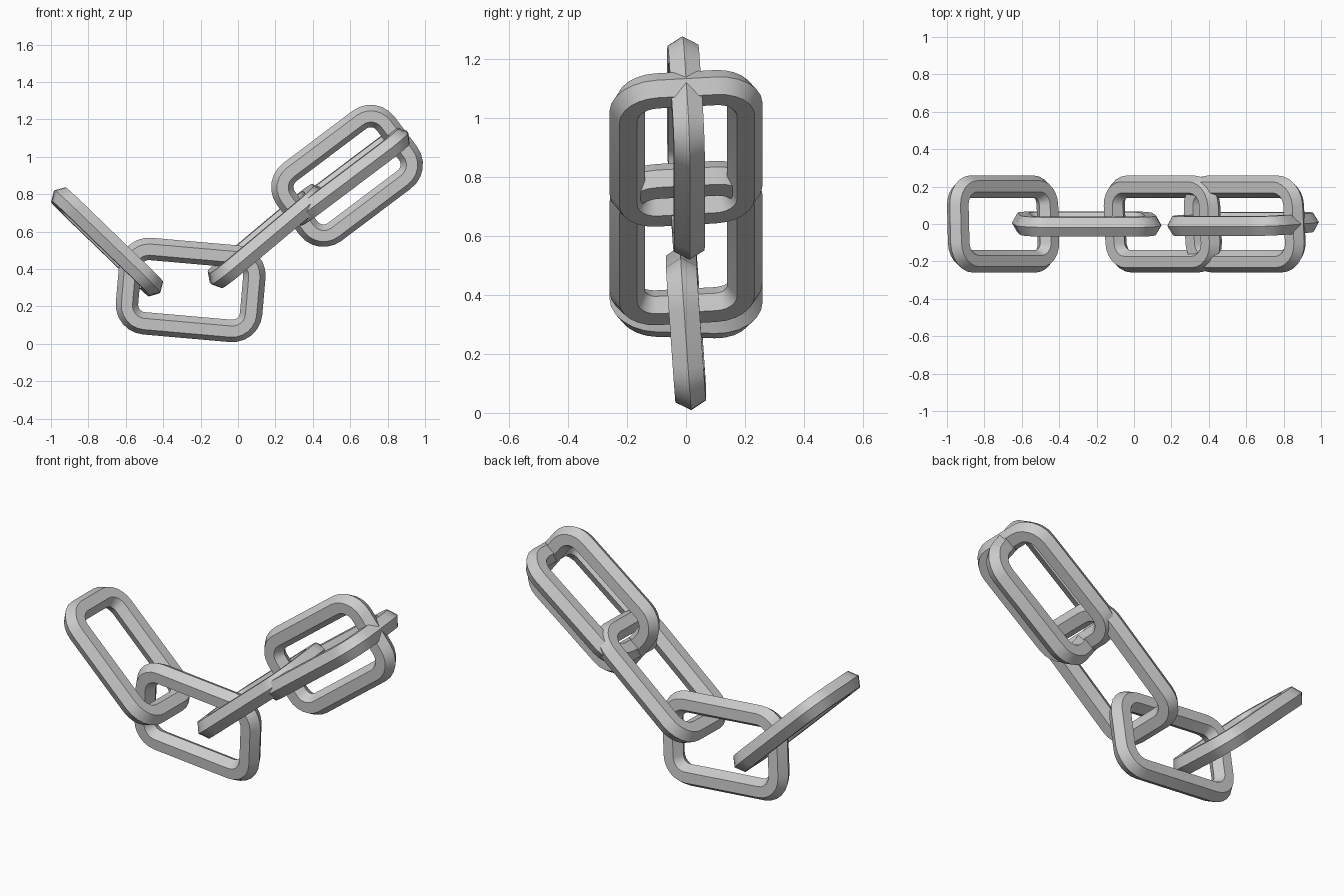
import bpy, bmesh, math
from mathutils import Matrix, Vector

if "Cube" in bpy.data.objects:
    bpy.data.objects.remove(bpy.data.objects["Cube"])

steel = bpy.data.materials.new("grey_steel")
steel.diffuse_color = (0.6, 0.6, 0.6, 1)
steel.use_nodes = True
steel.node_tree.nodes["Principled BSDF"].inputs["Base Color"].default_value = steel.diffuse_color

HALF_L, HALF_W = 0.333, 0.20   # centreline half sizes of a link
CORNER, BAR, STEPS = 0.10, 0.06, 6


def centreline():
    """Rounded rectangle as (point, outward direction) pairs."""
    path = []
    for k, (sx, sy) in enumerate([(1, 1), (-1, 1), (-1, -1), (1, -1)]):
        c = Vector((sx * (HALF_L - CORNER), sy * (HALF_W - CORNER), 0))
        for i in range(STEPS + 1):
            a = math.pi / 2 * (k + i / STEPS)
            out = Vector((math.cos(a), math.sin(a), 0))
            path.append((c + CORNER * out, out))
    return path


def link(name, x, z, pitch, roll):
    """Hexagonal bar swept around the centreline, rolled on its length, then pitched."""
    bm = bmesh.new()
    rings = []
    for p, out in centreline():
        ring = []
        for j in range(6):
            a = math.radians(60 * j)
            ring.append(bm.verts.new(p + BAR * (math.cos(a) * out + Vector((0, 0, math.sin(a))))))
        rings.append(ring)
    for i, r in enumerate(rings):
        s = rings[(i + 1) % len(rings)]
        for j in range(6):
            k = (j + 1) % 6
            bm.faces.new((r[j], s[j], s[k], r[k]))
    bmesh.ops.recalc_face_normals(bm, faces=bm.faces)
    mesh = bpy.data.meshes.new(name)
    bm.to_mesh(mesh)
    bm.free()
    mesh.materials.append(steel)
    ob = bpy.data.objects.new(name, mesh)
    bpy.context.collection.objects.link(ob)
    ob.matrix_world = (Matrix.Translation((x, 0, z))
                       @ Matrix.Rotation(math.radians(-pitch), 4, 'Y')
                       @ Matrix.Rotation(math.radians(roll), 4, 'X'))
    bpy.ops.object.select_all(action='DESELECT')
    ob.select_set(True)
    bpy.context.view_layer.objects.active = ob
    bpy.ops.object.shade_smooth_by_angle(angle=math.radians(30))


# chain links from the left end to the right end
link("left_end_link", -0.70, 0.545, -44, -2)
link("bottom_upright_link", -0.253, 0.288, -5, 94)
link("lower_flat_link", 0.154, 0.576, 40, 4)
link("upper_flat_link", 0.592, 0.897, 37, 4)
link("upper_upright_link", 0.583, 0.898, 37, 93)
